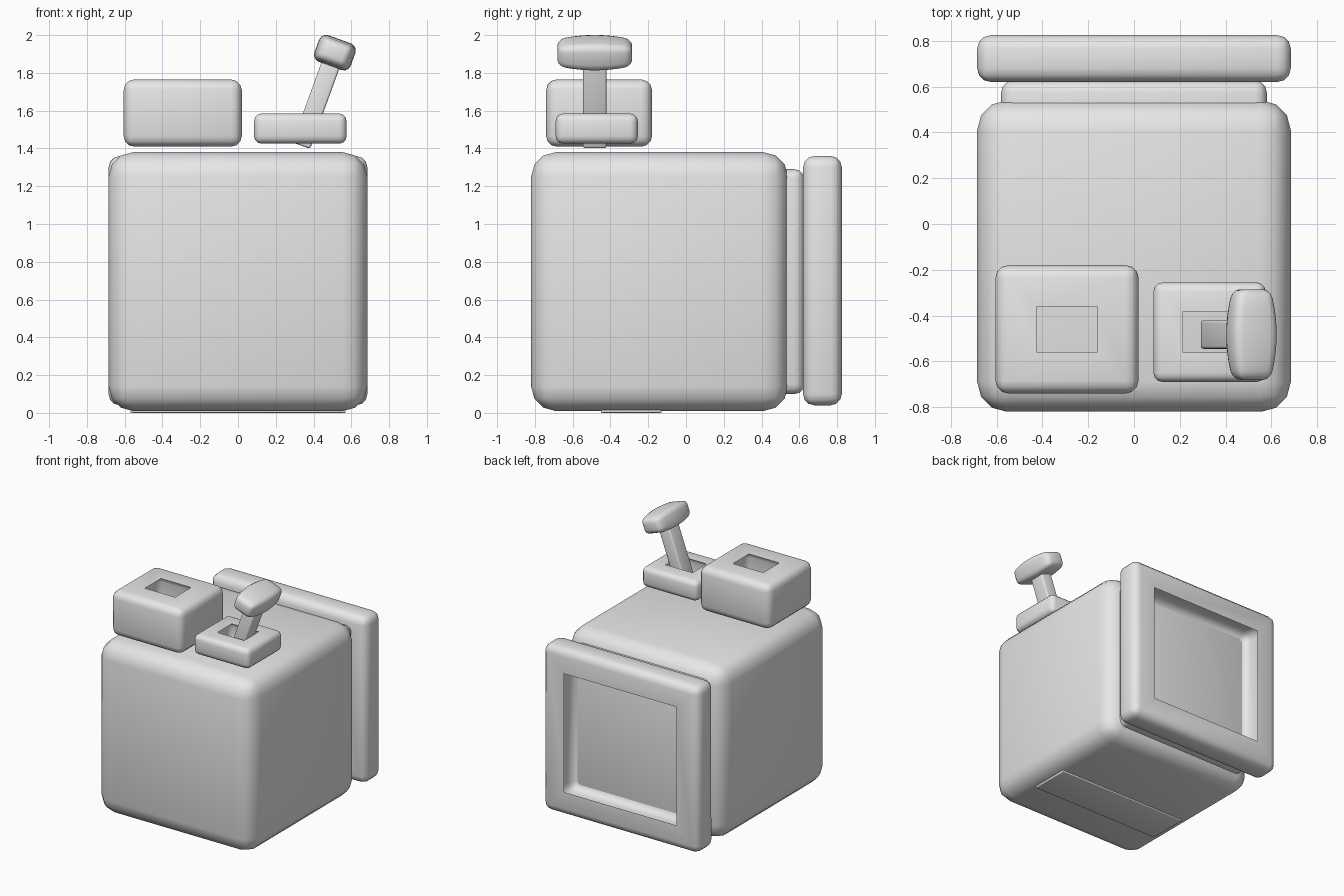
import bpy, bmesh, math
from mathutils import Matrix, Vector

if "Cube" in bpy.data.objects:
    bpy.data.objects.remove(bpy.data.objects["Cube"])

grey = bpy.data.materials.new("light_grey")
grey.use_nodes = True
grey.diffuse_color = (0.8, 0.8, 0.8, 1)
grey.node_tree.nodes["Principled BSDF"].inputs["Base Color"].default_value = (0.8, 0.8, 0.8, 1)


def finish(name, bm, bevel, segments=3):
    """Turn a bmesh into a smooth object with all its edges rounded."""
    if bevel:
        bmesh.ops.bevel(bm, geom=bm.edges[:], offset=bevel, segments=segments,
                        profile=0.5, affect='EDGES', clamp_overlap=True)
    bmesh.ops.recalc_face_normals(bm, faces=bm.faces[:])
    mesh = bpy.data.meshes.new(name)
    bm.to_mesh(mesh)
    bm.free()
    mesh.materials.append(grey)
    obj = bpy.data.objects.new(name, mesh)
    bpy.context.collection.objects.link(obj)
    bpy.ops.object.select_all(action='DESELECT')
    obj.select_set(True)
    bpy.context.view_layer.objects.active = obj
    bpy.ops.object.shade_smooth_by_angle(angle=math.radians(50))
    return obj


def cube(size):
    bm = bmesh.new()
    bmesh.ops.create_cube(bm, size=1, matrix=Matrix.Diagonal((*size, 1)))
    return bm


def box(name, low, high, bevel):
    low, high = Vector(low), Vector(high)
    obj = finish(name, cube(high - low), bevel)
    obj.location = (low + high) / 2
    return obj


def ring(name, low, high, axis, wall, bevel):
    """Rounded rectangular ring, open right through along the given axis."""
    low, high = Vector(low), Vector(high)
    bm = cube(high - low)
    caps = [f for f in bm.faces if abs(f.normal[axis]) > 0.9]
    bmesh.ops.inset_individual(bm, faces=caps, thickness=wall, use_even_offset=True)
    bmesh.ops.bridge_loops(bm, edges=[e for f in caps for e in f.edges])
    bmesh.ops.delete(bm, geom=caps, context='FACES_ONLY')
    # Round everything except the flat diagonals joining inner and outer corners
    sharp = [e for e in bm.edges if e.calc_face_angle(0) > 0.5]
    bmesh.ops.bevel(bm, geom=sharp, offset=bevel, segments=3, profile=0.5,
                    affect='EDGES', clamp_overlap=True)
    obj = finish(name, bm, 0)
    obj.location = (low + high) / 2
    return obj


# Main housing, with the neck and open frame on its back
box("body", (-0.685, -0.82, 0.01), (0.685, 0.54, 1.38), 0.13)
box("neck", (-0.58, 0.4, 0.1), (0.58, 0.625, 1.29), 0.05)
ring("back_frame", (-0.685, 0.62, 0.04), (0.685, 0.825, 1.36), 1, 0.13, 0.06)
box("base_plate", (-0.57, -0.45, 0), (0.57, -0.13, 0.06), 0.006)

# Open rings above the housing
ring("large_top_ring", (-0.605, -0.74, 1.41), (0.02, -0.18, 1.765), 2, 0.125, 0.055)
ring("small_top_ring", (0.085, -0.69, 1.425), (0.575, -0.255, 1.585), 2, 0.088, 0.04)

# Tilted lever, leaning to the left side
tilt = math.radians(20)
foot = Vector((0.335, -0.483, 1.415))
lever = box("lever", (-0.05, -0.062, 0), (0.05, 0.062, 0.5), 0.012)
lever.location = foot + Matrix.Rotation(tilt, 3, 'Y') @ Vector((0, 0, 0.25))
lever.rotation_euler.y = tilt

# Barrel-shaped grip on top of the lever
length = 0.395
bm = cube((0.205, length, 0.15))
bmesh.ops.bevel(bm, geom=bm.edges[:], offset=0.04, segments=3, profile=0.5, affect='EDGES')
along = [e for e in bm.edges if abs(e.verts[0].co.y - e.verts[1].co.y) > 0.2]
bmesh.ops.subdivide_edges(bm, edges=along, cuts=7, use_grid_fill=True)
for v in bm.verts:
    shrink = 1 - 0.25 * (2 * v.co.y / length) ** 2
    v.co.x *= shrink
    v.co.z *= shrink
grip = finish("lever_grip", bm, 0)
grip.location = (0.513, -0.483, 1.907)
grip.rotation_euler.y = tilt
